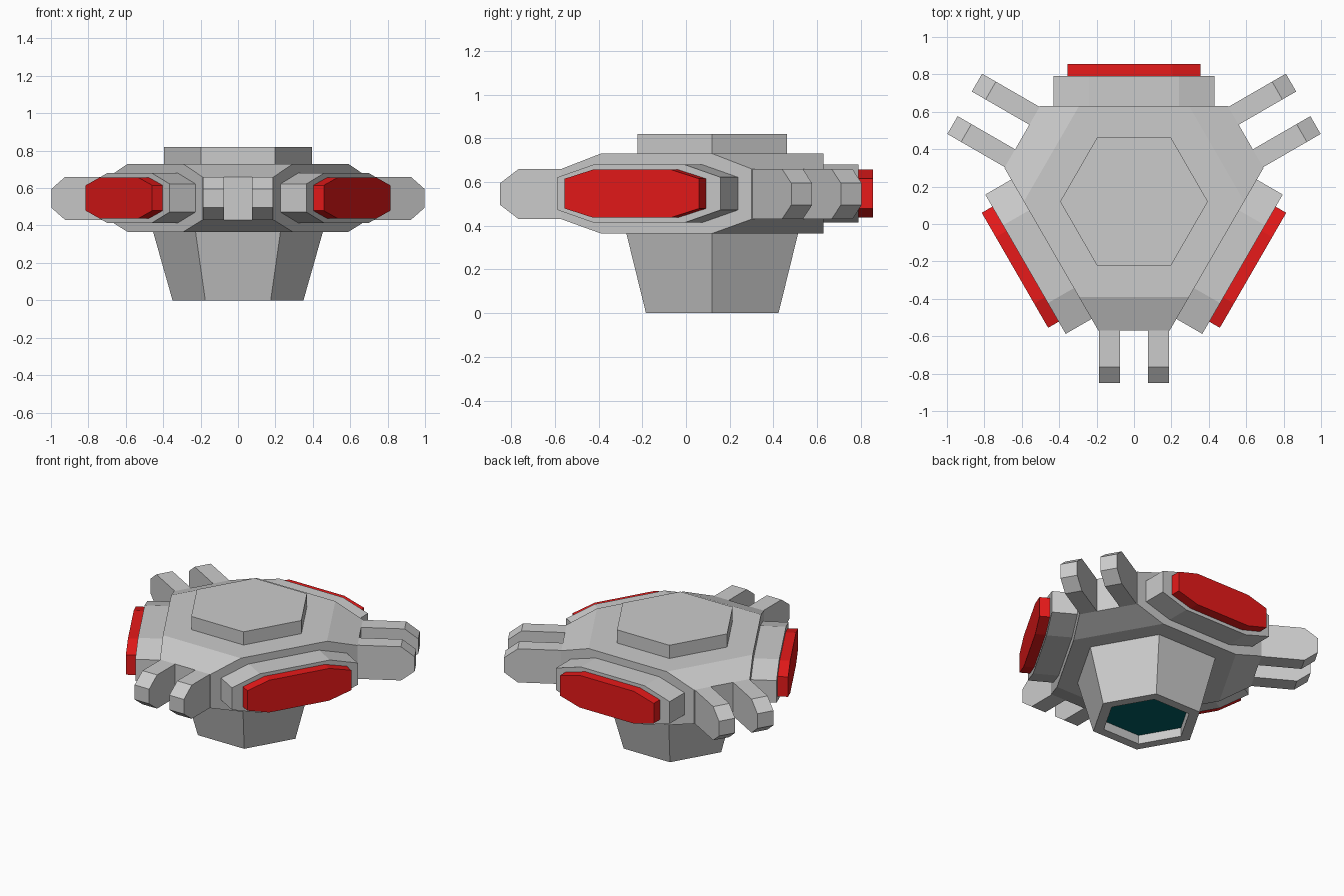
import bpy
import bmesh
from math import sin, cos, pi, radians
from mathutils import Matrix

if "Cube" in bpy.data.objects:
    bpy.data.objects.remove(bpy.data.objects["Cube"])

CENTRE_Y = 0.12   # axis of the three-fold symmetry


def material(name, colour):
    mat = bpy.data.materials.new(name)
    mat.diffuse_color = (*colour, 1)
    mat.use_nodes = True
    mat.node_tree.nodes["Principled BSDF"].inputs["Base Color"].default_value = mat.diffuse_color
    return mat


RED = material("red", (0.8, 0.01, 0.01))
TEAL = material("teal", (0.0, 0.12, 0.13))


def loft(name, rings, mat=None, turn=0):
    """Skin a list of equal-length rings, cap both ends, turn about the axis."""
    bm = bmesh.new()
    loops = [[bm.verts.new(p) for p in ring] for ring in rings]
    n = len(loops[0])
    for a, b in zip(loops, loops[1:]):
        for i in range(n):
            j = (i + 1) % n
            bm.faces.new((a[i], a[j], b[j], b[i]))
    bm.faces.new(loops[0][::-1])
    bm.faces.new(loops[-1])
    bmesh.ops.recalc_face_normals(bm, faces=bm.faces)
    bm.transform(Matrix.Translation((0, CENTRE_Y, 0)) @ Matrix.Rotation(radians(turn), 4, 'Z'))
    mesh = bpy.data.meshes.new(name)
    bm.to_mesh(mesh)
    bm.free()
    obj = bpy.data.objects.new(name, mesh)
    bpy.context.collection.objects.link(obj)
    if mat:
        mesh.materials.append(mat)
    return obj


def hexagon(r, z):
    return [(r * cos(i * pi / 3), r * sin(i * pi / 3), z) for i in range(6)]


def body_ring(long_d, short_d, z):
    """Six-sided ring: long sides at distance long_d, short sides at short_d."""
    t = (long_d - short_d / 2) / sin(pi / 3)
    pts = []
    for k in range(3):
        a = radians(30 + 120 * k)
        for s in (-t, t):
            pts.append((short_d * cos(a) - s * sin(a), short_d * sin(a) + s * cos(a), z))
    return pts


def octagon(half, flat, height, end, y, z=0.547):
    """Stretched octagon standing in the XZ plane."""
    return [(x, y, z + h) for x, h in (
        (half, -end), (half, end), (flat, height), (-flat, height),
        (-half, end), (-half, -end), (-flat, -height), (flat, -height))]


# main body with sloping short sides
loft("body", [body_ring(0.51, 0.51, 0.365), body_ring(0.51, 0.69, 0.43),
              body_ring(0.51, 0.69, 0.66), body_ring(0.51, 0.51, 0.73)])

# raised cap on top
loft("top_cap", [hexagon(0.395, 0.72), hexagon(0.395, 0.82)])

# tapered base with a recess underneath, and the lens in it
loft("base", [hexagon(0.455, 0.37), hexagon(0.35, 0), hexagon(0.28, 0), hexagon(0.28, 0.07)])
loft("base_lens", [hexagon(0.279, 0.06), hexagon(0.279, 0.069)], TEAL)

for k in range(3):
    turn = 120 * k
    # pod and red panel on each long side
    loft(f"side_pod_{k}", [octagon(0.43, 0.24, 0.133, 0.075, 0.50),
                           octagon(0.43, 0.24, 0.133, 0.075, 0.67)], None, turn)
    loft(f"red_panel_{k}", [octagon(0.355, 0.205, 0.11, 0.068, 0.66),
                            octagon(0.355, 0.205, 0.11, 0.068, 0.735)], RED, turn)

    # pair of prongs on each short side, the front pair being shorter
    tip = 0.97 if k == 0 else 1.045
    profile = [(-0.60, 0.43), (-tip + 0.085, 0.43), (-tip, 0.495),
               (-tip, 0.595), (-tip + 0.085, 0.66), (-0.60, 0.66)]
    for side, x in (("left", -0.131), ("right", 0.131)):
        loft(f"prong_{k}_{side}", [[(x + dx, y, z) for y, z in profile]
                                   for dx in (-0.055, 0.055)], None, turn)
